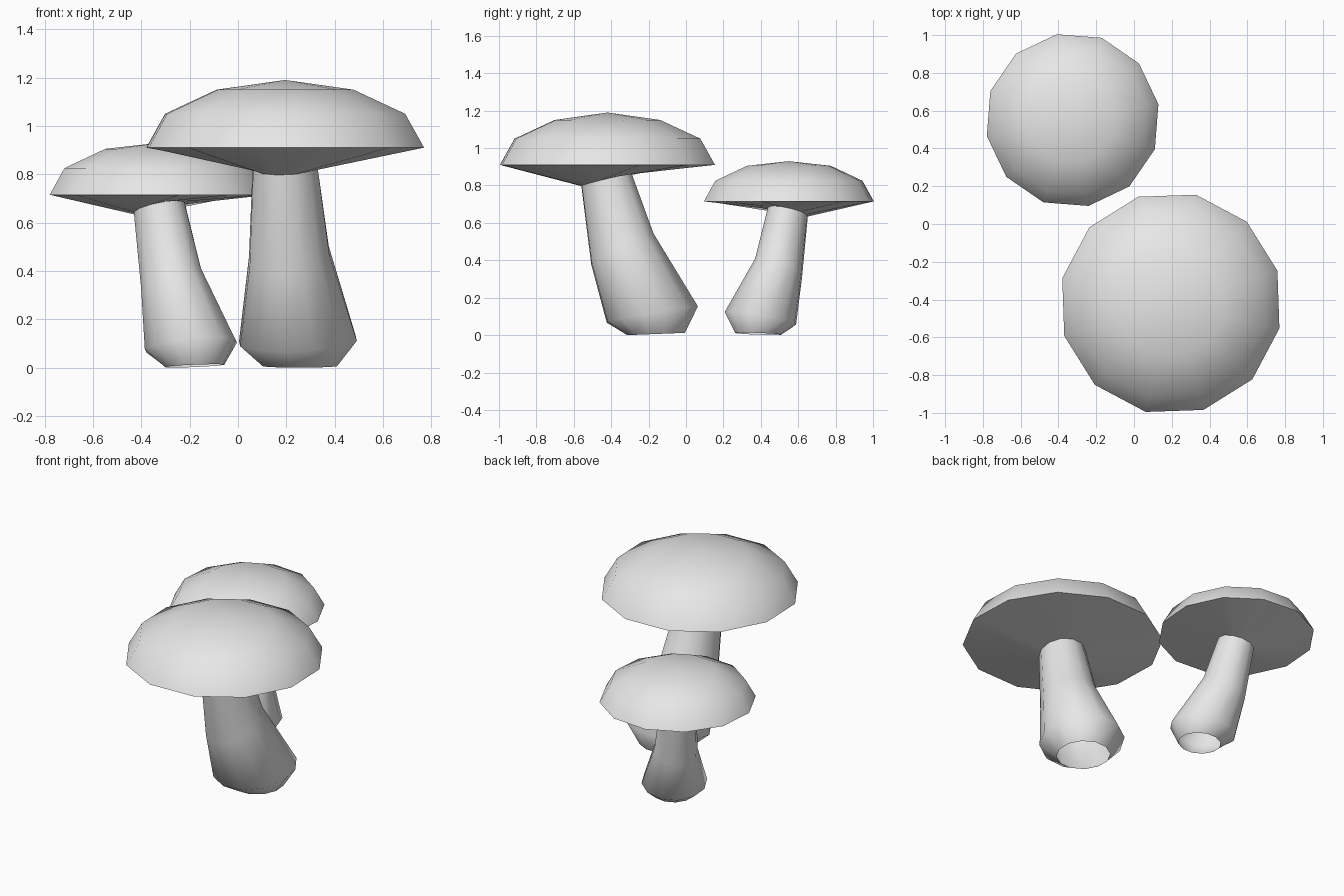
import bpy
import bmesh
from math import cos, sin, radians

SIDES = 12

cube = bpy.data.objects.get("Cube")
if cube:
    bpy.data.objects.remove(cube)

grey = bpy.data.materials.new("pale_grey")
grey.use_nodes = True
grey.diffuse_color = (0.8, 0.8, 0.8, 1)
grey.node_tree.nodes["Principled BSDF"].inputs["Base Color"].default_value = (0.8, 0.8, 0.8, 1)


def ring(bm, x, y, z, radius, phase, tilt_x=0, tilt_y=0):
    """Closed loop of vertices; the tilts are its slope along x and y."""
    verts = []
    for i in range(SIDES):
        a = radians(phase + 360 * i / SIDES)
        dx, dy = radius * cos(a), radius * sin(a)
        verts.append(bm.verts.new((x + dx, y + dy, z + tilt_x * dx + tilt_y * dy)))
    return verts


def loft(bm, rings):
    """Join the loops, listed bottom to top, with outward faces."""
    for low, high in zip(rings, rings[1:]):
        for i in range(SIDES):
            j = (i + 1) % SIDES
            bm.faces.new((low[i], low[j], high[j], high[i]))


def finish(bm, name):
    mesh = bpy.data.meshes.new(name)
    bm.to_mesh(mesh)
    bm.free()
    mesh.materials.append(grey)
    obj = bpy.data.objects.new(name, mesh)
    bpy.context.collection.objects.link(obj)
    bpy.ops.object.select_all(action='DESELECT')
    obj.select_set(True)
    bpy.context.view_layer.objects.active = obj
    bpy.ops.object.shade_smooth_by_angle(angle=radians(80))


def mushroom(prefix, phase, stem, centre, dome, apex):
    # Leaning stem, open at the foot
    bm = bmesh.new()
    loft(bm, [ring(bm, x, y, z, r, phase, tx, ty) for x, y, z, r, tx, ty in stem])
    finish(bm, prefix + "_stem")

    # Cap: underside starts at the stem's top loop, then rim, dome and apex
    bm = bmesh.new()
    x, y, z, r, tx, ty = stem[-1]
    rings = [ring(bm, x, y, z, r, phase, tx, ty)]
    rings += [ring(bm, *centre, h, radius, phase) for radius, h in dome]
    loft(bm, rings)
    top = bm.verts.new((*centre, apex))
    for i in range(SIDES):
        bm.faces.new((rings[-1][i], rings[-1][(i + 1) % SIDES], top))
    finish(bm, prefix + "_cap")


# Stem loops: x, y, z, radius, slope along x, slope along y
mushroom("large", 17,
         [(0.255, -0.16, 0.006, 0.158, 0, 0.04),
          (0.248, -0.18, 0.11, 0.25, 0.04, 0.17),
          (0.212, -0.34, 0.46, 0.171, 0.12, 0.47),
          (0.195, -0.425, 0.83, 0.138, 0.04, 0.24)],
         (0.195, -0.42), [(0.59, 0.91), (0.51, 1.05), (0.29, 1.15)], 1.19)

mushroom("small", 10.5,
         [(-0.18, 0.385, 0.007, 0.125, 0.04, -0.04),
          (-0.195, 0.398, 0.09, 0.194, 0.1, -0.16),
          (-0.275, 0.495, 0.36, 0.128, 0.32, -0.32),
          (-0.325, 0.545, 0.66, 0.108, 0.19, -0.21)],
         (-0.325, 0.55), [(0.462, 0.715), (0.40, 0.825), (0.228, 0.905)], 0.93)
